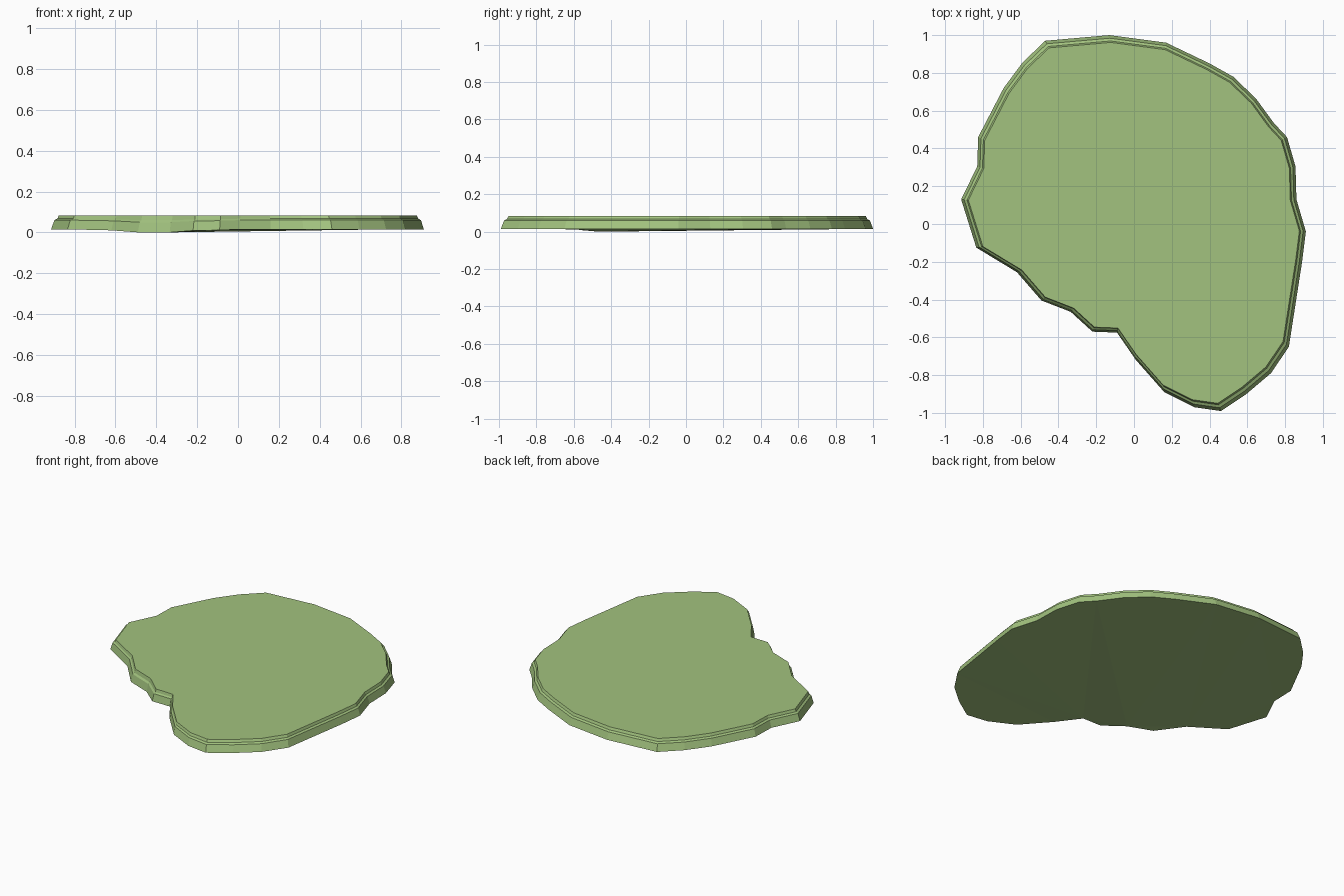
import bpy, bmesh

if "Cube" in bpy.data.objects:
    bpy.data.objects.remove(bpy.data.objects["Cube"])

# Island outline seen from above, counter-clockwise from the upper left
outline = [
    (-0.47, 0.97), (-0.59, 0.855), (-0.69, 0.72), (-0.825, 0.46), (-0.83, 0.305),
    (-0.915, 0.13), (-0.835, -0.125), (-0.62, -0.255), (-0.49, -0.405), (-0.335, -0.465),
    (-0.22, -0.57), (-0.09, -0.575), (0.01, -0.72), (0.16, -0.89), (0.32, -0.97),
    (0.46, -0.99), (0.595, -0.90), (0.725, -0.79), (0.82, -0.65), (0.89, -0.20),
    (0.91, -0.04), (0.86, 0.13), (0.855, 0.305), (0.81, 0.46), (0.74, 0.535),
    (0.645, 0.665), (0.525, 0.78), (0.40, 0.85), (0.17, 0.96), (-0.13, 1.0)]

# Rim profile: scale about the centre, height, share of the shoreline dip
rim = [(1.0, 0.015, 1.0), (0.983, 0.06, 0.7), (0.968, 0.067, 0.5), (0.96, 0.083, 0.0)]
dip = {7: 0.005, 8: 0.015, 9: 0.015, 10: 0.006, 11: 0.004}
CX, CY = 0.04, 0.03

bm = bmesh.new()
rings = []
for scale, z, share in rim:
    rings.append([bm.verts.new((CX + (x - CX) * scale, CY + (y - CY) * scale,
                                z - dip.get(i, 0) * share))
                  for i, (x, y) in enumerate(outline)])

# Stepped edge
n = len(outline)
for lower, upper in zip(rings, rings[1:]):
    for i in range(n):
        j = (i + 1) % n
        bm.faces.new((lower[i], lower[j], upper[j], upper[i]))

# Flat top and underside
bm.faces.new(rings[-1])
bottom = bm.faces.new(rings[0][::-1])
bmesh.ops.triangulate(bm, faces=[bottom])
bmesh.ops.recalc_face_normals(bm, faces=bm.faces[:])

mesh = bpy.data.meshes.new("ground_slab")
bm.to_mesh(mesh)
bm.free()
slab = bpy.data.objects.new("ground_slab", mesh)
bpy.context.collection.objects.link(slab)

# Grass colour
grass = bpy.data.materials.new("grass")
grass.diffuse_color = (0.36, 0.54, 0.21, 1)
grass.use_nodes = True
grass.node_tree.nodes["Principled BSDF"].inputs["Base Color"].default_value = grass.diffuse_color
mesh.materials.append(grass)
